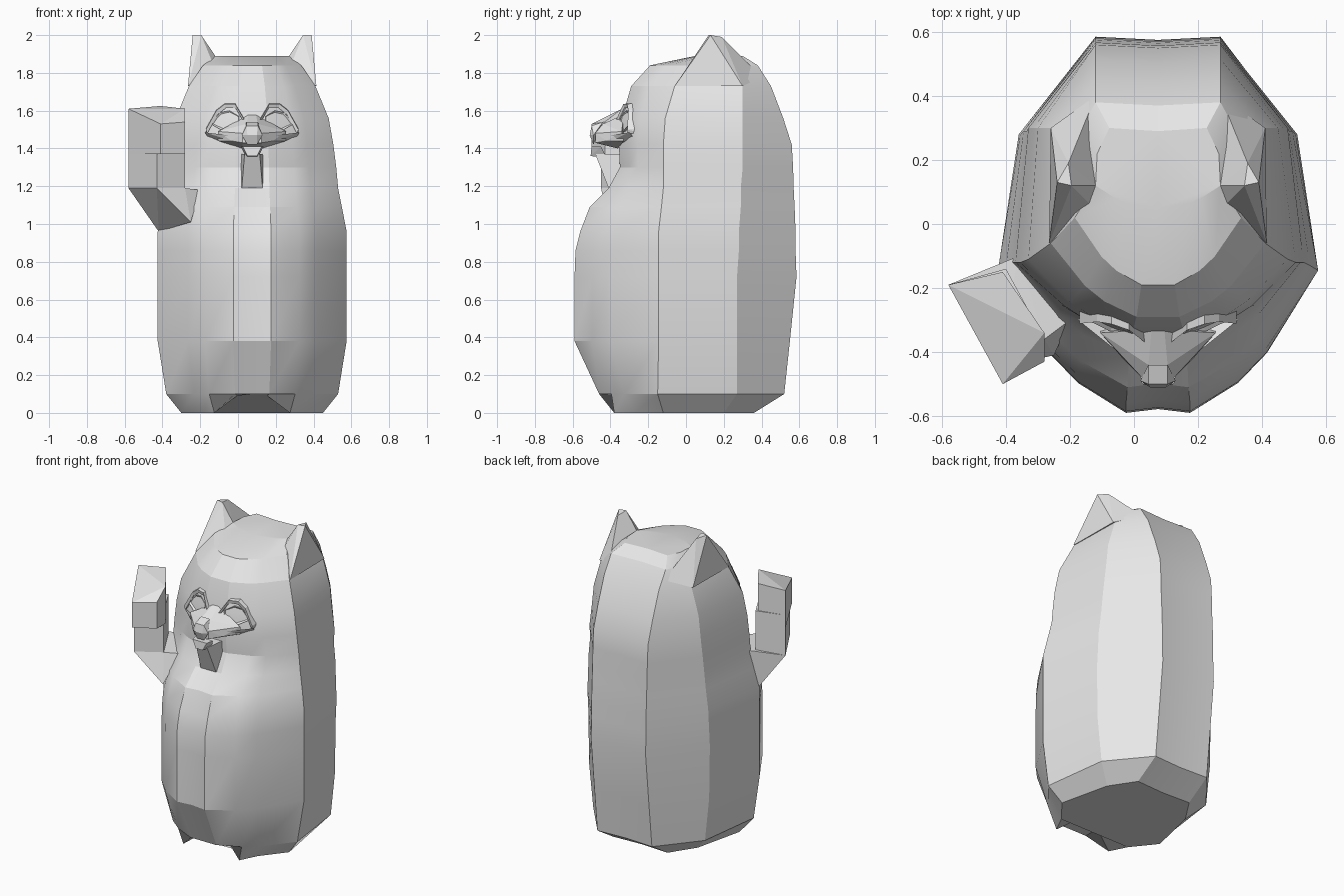
import bpy, bmesh, math
from mathutils import Vector

cube = bpy.data.objects.get("Cube")
if cube:
    bpy.data.objects.remove(cube, do_unlink=True)

CX = 0.075  # body centre line

mat = bpy.data.materials.new("light grey")
mat.use_nodes = True
GREY = (0.8, 0.8, 0.8, 1)
mat.diffuse_color = GREY
mat.node_tree.nodes["Principled BSDF"].inputs["Base Color"].default_value = GREY


def finish(name, bm, angle=None):
    bmesh.ops.recalc_face_normals(bm, faces=bm.faces)
    me = bpy.data.meshes.new(name)
    bm.to_mesh(me)
    bm.free()
    me.materials.append(mat)
    ob = bpy.data.objects.new(name, me)
    bpy.context.collection.objects.link(ob)
    if angle:
        bpy.ops.object.select_all(action='DESELECT')
        ob.select_set(True)
        bpy.context.view_layer.objects.active = ob
        bpy.ops.object.shade_smooth_by_angle(angle=math.radians(angle))
    return ob


def hull(name, pts, angle=None):
    bm = bmesh.new()
    for p in pts:
        bm.verts.new(p)
    res = bmesh.ops.convex_hull(bm, input=bm.verts)
    junk = [g for g in res["geom_interior"] if isinstance(g, bmesh.types.BMVert)]
    bmesh.ops.delete(bm, geom=junk, context='VERTS')
    bmesh.ops.dissolve_limit(bm, angle_limit=0.02, verts=bm.verts, edges=bm.edges)
    return finish(name, bm, angle)


def both(pts):
    return [(CX + s * x, y, z) for x, y, z in pts for s in (1, -1)]


# Body and head: rings of height, half width, front y, widest y,
# rear corner x and y, back y
LEVELS = [
    (0.0, .375, -.38, -.12, .30, .20, .36),
    (0.1, .455, -.46, -.15, .40, .27, .52),
    (.38, .50, -.59, -.145, .43, .27, .55),
    (.72, .50, -.59, -.145, .435, .27, .585),
    (.86, .50, -.585, -.145, .435, .28, .58),
    (.96, .50, -.56, -.145, .43, .28, .58),
    (1.09, .475, -.51, -.13, .42, .29, .575),
    (1.19, .455, -.41, -.12, .41, .29, .57),
    (1.3, .445, -.35, -.12, .405, .30, .567),
    (1.42, .43, -.355, -.12, .39, .30, .56),
    (1.56, .405, -.34, -.11, .375, .30, .515),
    (1.73, .335, -.29, -.06, .325, .30, .45),
    (1.84, .26, -.19, .02, .25, .28, .38),
    (1.89, .195, .05, .12, .19, .22, .30),
]
FRONT = [(0.2, 1), (0.5, .79), (.68, .58)]

bm = bmesh.new()
rings = []
for i, (z, w, yf, ym, xs, ys, yb) in enumerate(LEVELS):
    half = [(w * a, ym + (yf - ym) * f, z) for a, f in FRONT]
    half += [(w, ym, z), (xs, ys, z), (min(.195, xs * .8), yb, z)]
    seam = .012 if .3 < z < 1.2 else 0
    front, back = (0, yf + seam, z), (0, yb - .01, z)
    if i == 0:  # arch between the feet
        front = (0, yf + .06, .1)
        half[0] = (.08, yf + .04, .09)
        half[1] = (.2, yf, 0)
    loop = [front] + half + [back] + [(-x, y, h) for x, y, h in reversed(half)]
    rings.append([bm.verts.new((CX + x, y, h)) for x, y, h in loop])
n = len(rings[0])
for lo, hi in zip(rings, rings[1:]):
    for k in range(n):
        bm.faces.new((lo[k], lo[(k + 1) % n], hi[(k + 1) % n], hi[k]))
bm.faces.new(rings[0])
bm.faces.new(rings[-1])
finish("body", bm, 18)

# Ears
for side, s in (("left", 1), ("right", -1)):
    ear = [(.195, .12, 1.89), (.195, .40, 1.78), (.34, -.06, 1.73), (.335, .30, 1.73),
           (.27, .12, 2.0), (.315, .13, 2.0), (.28, .19, 1.99), (.20, .05, 1.83)]
    hull(side + "_ear", [(CX + s * x, y, z) for x, y, z in ear])

# Raised arm: upper arm, forearm and curled paw
wrist = [(-.58, -.19), (-.43, -.45), (-.28, -.36), (-.40, -.14)]
hull("upper_arm", [(x, y, 1.19) for x, y in wrist] +
     [(-.42, -.14, .96), (-.25, -.41, 1.01), (-.2, -.3, 1.18), (-.36, -.1, 1.2)])
hull("forearm", [(x, y, z) for x, y in wrist for z in (1.19, 1.45)])
palm = [(-.58, -.19, 1.61), (-.41, -.5, 1.53), (-.28, -.43, 1.54),
        (-.28, -.34, 1.61), (-.41, -.15, 1.625)]
hull("paw", palm + [(x, y, 1.37) for x, y, z in palm])

# Muzzle, nose, mouth and chin
hull("muzzle", both([(.02, -.33, 1.58), (.03, -.44, 1.53), (.05, -.48, 1.48),
                     (.05, -.48, 1.43), (.18, -.34, 1.49), (.18, -.33, 1.44),
                     (.11, -.42, 1.44), (.05, -.36, 1.40)]))
hull("nose", both([(.03, -.44, 1.54), (.03, -.5, 1.52), (.055, -.49, 1.47),
                   (.025, -.51, 1.47), (.025, -.49, 1.42)]))
hull("mouth", both([(.06, -.45, 1.41), (.05, -.5, 1.41), (.025, -.505, 1.36),
                    (.03, -.42, 1.35)]))
hull("chin", both([(.04, -.48, 1.37), (.055, -.41, 1.19), (.06, -.32, 1.37),
                   (.06, -.32, 1.19)]))

# Whisker ridges, eyes and brows
EYE = [(.07, 1.50), (.07, 1.57), (.12, 1.60), (.17, 1.59), (.22, 1.53), (.15, 1.49)]
BROW = [(.04, 1.55), (.09, 1.635), (.145, 1.635), (.19, 1.60), (.245, 1.50)]


def face_y(x, z):
    return -.385 + .35 * x + .25 * (z - 1.5)


for side, s in (("left", 1), ("right", -1)):
    bm = bmesh.new()
    rim = [bm.verts.new((CX + s * x, face_y(x, z), z)) for x, z in EYE]
    eye = bm.faces.new(rim)
    back = bmesh.ops.extrude_face_region(bm, geom=[eye])["geom"]
    for v in back:
        if isinstance(v, bmesh.types.BMVert):
            v.co.y += .08
    bmesh.ops.recalc_face_normals(bm, faces=bm.faces)
    front = min(bm.faces, key=lambda f: f.calc_center_median().y)
    bmesh.ops.inset_region(bm, faces=[front], thickness=.014, depth=-.012)
    finish(side + "_eye", bm)

    for k, (a, b) in enumerate(zip(BROW, BROW[1:])):
        pts = []
        for x, z in (a, b):
            y = face_y(x, z)
            pts += [(CX + s * x, y - .012, z), (CX + s * x, y + .08, z + .012),
                    (CX + s * x * .97, y - .008, z - .022), (CX + s * x, y + .08, z - .022)]
        hull(f"{side}_brow_{k + 1}", pts)

    whisker = [(.05, -.46, 1.46), (.05, -.44, 1.42), (.25, -.30, 1.485),
               (.23, -.27, 1.45), (.15, -.37, 1.455), (.12, -.30, 1.42)]
    hull(side + "_cheek", [(CX + s * x, y, z) for x, y, z in whisker])
